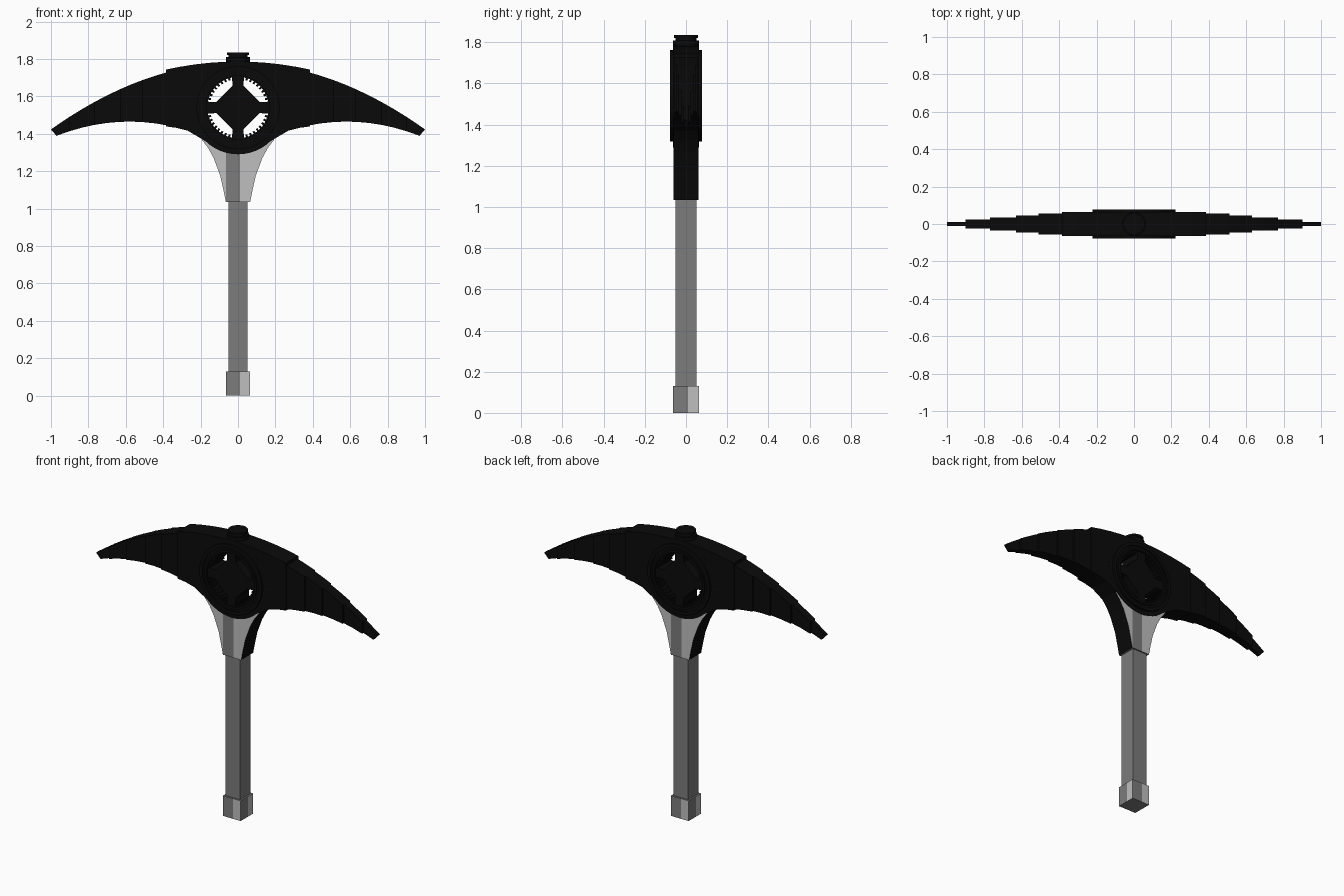
import bpy, bmesh, math
from mathutils import Vector, Matrix

default = bpy.data.objects.get("Cube")
if default:
    bpy.data.objects.remove(default, do_unlink=True)


def material(name, value):
    m = bpy.data.materials.new(name)
    m.use_nodes = True
    colour = (value, value, value, 1)
    m.diffuse_color = colour
    bsdf = next(n for n in m.node_tree.nodes if n.type == 'BSDF_PRINCIPLED')
    bsdf.inputs["Base Color"].default_value = colour
    return m


BLACK = material("black", 0.003)
MID = material("mid_grey", 0.2)
LIGHT = material("light_grey", 0.52)

HALF = 0.063    # half thickness of the pommel, collar and centre plate
SEAM = 0.01     # where the dark and light strips meet
HUB_Z = 1.54


def finish(bm, name, mats):
    bmesh.ops.recalc_face_normals(bm, faces=bm.faces[:])
    mesh = bpy.data.meshes.new(name)
    bm.to_mesh(mesh)
    bm.free()
    obj = bpy.data.objects.new(name, mesh)
    bpy.context.collection.objects.link(obj)
    for m in mats:
        mesh.materials.append(m)
    return obj


def add_prism(bm, outline, half):
    """Extrude an x-z outline from y = -half to y = half."""
    face = bm.faces.new([bm.verts.new((x, -half, z)) for x, z in outline])
    moved = bmesh.ops.extrude_face_region(bm, geom=[face])["geom"]
    verts = [g for g in moved if isinstance(g, bmesh.types.BMVert)]
    bmesh.ops.translate(bm, verts=verts, vec=(0, 2 * half, 0))


def prism(name, outline, half, mats):
    bm = bmesh.new()
    add_prism(bm, outline, half)
    return finish(bm, name, mats)


def lathe(name, profile, mats, steps=48):
    """Spin a radius-height profile around z."""
    bm = bmesh.new()
    verts = [bm.verts.new((r, 0, z)) for r, z in profile]
    edges = [bm.edges.new(pair) for pair in zip(verts, verts[1:])]
    bmesh.ops.spin(bm, geom=verts + edges, cent=(0, 0, 0), axis=(0, 0, 1),
                   angle=math.tau, steps=steps, dvec=(0, 0, 0))
    bmesh.ops.remove_doubles(bm, verts=bm.verts[:], dist=1e-5)
    return finish(bm, name, mats)


def paint_strips(obj, cuts, dark_sides):
    """Cut upright strips and colour each side by position along it."""
    bm = bmesh.new()
    bm.from_mesh(obj.data)
    for axis, at in cuts:
        bmesh.ops.bisect_plane(bm, geom=bm.verts[:] + bm.edges[:] + bm.faces[:],
                               plane_co=axis * at, plane_no=axis)
    bm.normal_update()
    for f in bm.faces:
        n, c = f.normal, f.calc_center_median()
        along = c.x * -n.y + c.y * n.x
        if abs(n.z) > 0.9:
            f.material_index = 0
        elif dark_sides and abs(n.y) < 0.5:
            f.material_index = 2
        else:
            f.material_index = 0 if -HALF < along < SEAM else 1
    bm.to_mesh(obj.data)
    bm.free()


def box(w, low, high):
    return [(-w, low), (w, low), (w, high), (-w, high)]


X, Y = Vector((1, 0, 0)), Vector((0, 1, 0))

# Handle and two-tone pommel
prism("handle", box(0.052, 0.1, 1.1), 0.052, [MID])
pommel = prism("pommel", box(HALF, 0, 0.13), HALF, [MID, LIGHT])
paint_strips(pommel, [(a, s * SEAM) for a in (X, Y) for s in (-1, 1)], False)

# Flared collar with black flanks
flare = [(0.065, 1.035), (0.078, 1.1), (0.095, 1.176), (0.13, 1.27),
         (0.16, 1.325), (0.195, 1.37)]
collar = prism("collar", flare + [(-x, z) for x, z in reversed(flare)],
               HALF - 0.002, [MID, LIGHT, BLACK])
paint_strips(collar, [(X, s * d) for d in (SEAM, HALF) for s in (-1, 1)], True)


# Tapering blade made of thinner and thinner slabs
def blade_top(x):
    return 1.78 - 0.357 * x * x


def blade_bottom(x):
    return 1.465 - 0.5 * (x - 0.58) ** 2


stations = [0.37, 0.51, 0.63, 0.77, 0.9, 1.0]
halves = [0.055, 0.045, 0.036, 0.025, 0.012]
for side, label in ((1, "left"), (-1, "right")):
    for i, half in enumerate(halves):
        a, b = stations[i], stations[i + 1]
        low_b = 0.97 if b == 1.0 else b     # the tip is cut at a slant
        top = [(x, blade_top(x)) for x in (a, (a + b) / 2, b)]
        low = [(x, blade_bottom(x)) for x in (low_b, (a + low_b) / 2, a)]
        prism(f"{label}_blade_{i + 1}", [(side * x, z) for x, z in top + low],
              half, [BLACK])

# Centre plate of the head
under = [(0.385, 1.439), (0.33, 1.432), (0.27, 1.417), (0.17, 1.358), (0.1, 1.32)]
top = [(k * 0.077, 1.786 - 0.29 * (k * 0.077) ** 2) for k in range(-5, 6)]
centre = prism("centre_plate",
               top + under + [(-x, z) for x, z in reversed(under)], HALF, [BLACK])

# Round hub: broad rim and raised, grooved disc
to_front = Matrix.Translation((0, 0, HUB_Z)) @ Matrix.Rotation(math.pi / 2, 4, 'X')


def hub_part(name, profile):
    mirrored = profile + [(r, -z) for r, z in reversed(profile)]
    obj = lathe(name, mirrored, [BLACK])
    obj.data.transform(to_front)
    return obj


rim = hub_part("hub_rim", [(0, 0.0635), (0.25, 0.0635)])
disc = hub_part("hub_disc", [(0, 0.068), (0.17, 0.068), (0.17, 0.077),
                             (0.185, 0.077), (0.185, 0.07), (0.2, 0.07),
                             (0.2, 0.077), (0.222, 0.077)])

# Four toothed openings around a diamond-shaped core
TEETH = 8
start, end = math.radians(11), math.radians(79)
step = (end - start) / (2 * TEETH + 1)
arc = []
for k in range(2 * TEETH + 1):
    r = 0.164 if k % 2 == 0 else 0.151
    for t in (start + k * step, start + (k + 1) * step):
        arc.append((r * math.cos(t), r * math.sin(t)))
opening = [(0.115, 0.03)] + arc + [(0.03, 0.115)]
bm = bmesh.new()
for sx in (-1, 1):
    for sz in (-1, 1):
        add_prism(bm, [(sx * x, HUB_Z + sz * z) for x, z in opening], 0.2)
cutter = finish(bm, "opening_cutter", [BLACK])
cutter.hide_render = True

for obj in (centre, rim, disc):
    mod = obj.modifiers.new("openings", 'BOOLEAN')
    mod.operation = 'DIFFERENCE'
    mod.solver = 'EXACT'
    mod.object = cutter
    bpy.context.view_layer.objects.active = obj
    bpy.ops.object.modifier_apply(modifier=mod.name)
bpy.data.objects.remove(cutter, do_unlink=True)

# Stepped cap on top of the head
lathe("top_cap", [(0, 1.74), (0.063, 1.74), (0.063, 1.81), (0.052, 1.81),
                  (0.052, 1.822), (0.058, 1.822), (0.058, 1.835), (0, 1.835)],
      [BLACK], 24)
